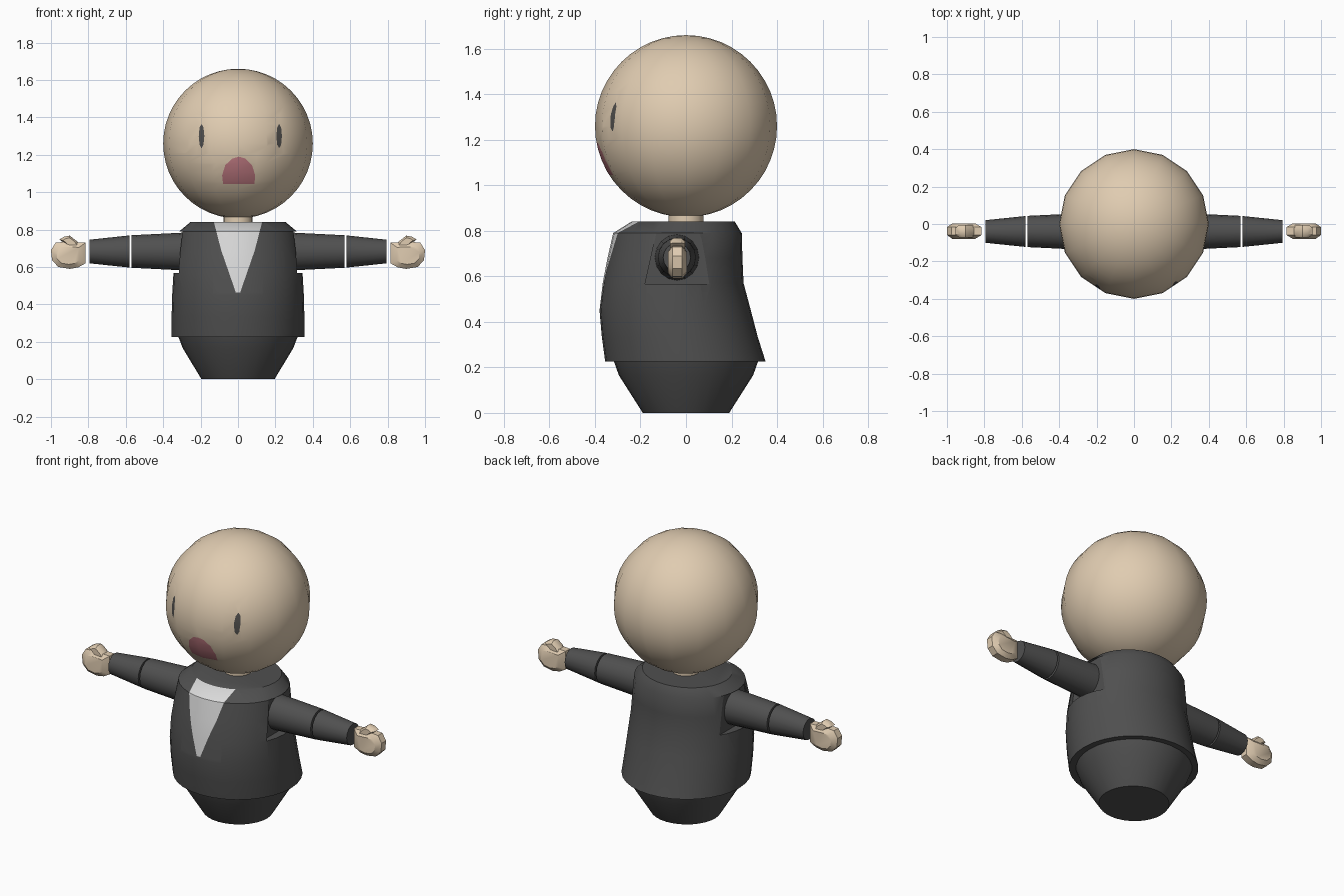
import bpy, bmesh, math
from mathutils import Vector

if "Cube" in bpy.data.objects:
    bpy.data.objects.remove(bpy.data.objects["Cube"])


def material(name, r, g, b):
    m = bpy.data.materials.new(name)
    lin = [((c / 255 + 0.055) / 1.055) ** 2.4 for c in (r, g, b)]
    m.diffuse_color = (*lin, 1)
    m.use_nodes = True
    m.node_tree.nodes["Principled BSDF"].inputs["Base Color"].default_value = m.diffuse_color
    return m


SKIN = material("skin", 224, 204, 177)
SUIT = material("dark_suit", 80, 80, 80)
SHIRT = material("shirt_grey", 218, 218, 218)
EYE = material("eye_grey", 82, 80, 78)
MOUTH = material("mouth_pink", 192, 122, 130)


def finish(bm, name, *mats):
    bmesh.ops.recalc_face_normals(bm, faces=bm.faces)
    me = bpy.data.meshes.new(name)
    bm.to_mesh(me)
    bm.free()
    for m in mats:
        me.materials.append(m)
    ob = bpy.data.objects.new(name, me)
    bpy.context.collection.objects.link(ob)
    return ob


def skin_rings(rings):
    """Closed mesh through equal-length rings of points."""
    bm = bmesh.new()
    loops = [[bm.verts.new(p) for p in ring] for ring in rings]
    n = len(loops[0])
    for a, b in zip(loops, loops[1:]):
        for i in range(n):
            j = (i + 1) % n
            bm.faces.new((a[i], a[j], b[j], b[i]))
    bm.faces.new(loops[0])
    bm.faces.new(loops[-1])
    bmesh.ops.recalc_face_normals(bm, faces=bm.faces)
    return bm


def ellipse(rx, ry, n):
    return [(rx * math.sin(2 * math.pi * i / n), ry * math.cos(2 * math.pi * i / n))
            for i in range(n)]


def body_rings(profile, n=32):
    """Profile rows: z, half width, front y, back y."""
    return [[(x, y + (f + b) / 2, z) for x, y in ellipse(w, (b - f) / 2, n)]
            for z, w, f, b in profile]


def paint(bm, outline, index):
    """Cut a convex counter-clockwise x-z outline into the front faces and colour it."""
    xs, zs = [p[0] for p in outline], [p[1] for p in outline]
    faces = []
    for f in bm.faces:
        fx, fz = [v.co.x for v in f.verts], [v.co.z for v in f.verts]
        if (f.normal.y < -0.05 and max(fx) > min(xs) and min(fx) < max(xs)
                and max(fz) > min(zs) and min(fz) < max(zs)):
            faces.append(f)
    for (x0, z0), (x1, z1) in zip(outline, outline[1:] + outline[:1]):
        co, no = Vector((x0, 0, z0)), Vector((z1 - z0, 0, x0 - x1)).normalized()
        geom = set(faces)
        for f in faces:
            geom.update(f.edges)
            geom.update(f.verts)
        res = bmesh.ops.bisect_plane(bm, geom=list(geom), dist=1e-5, plane_co=co, plane_no=no)
        faces = [f for f in res["geom"] if isinstance(f, bmesh.types.BMFace)
                 and (f.calc_center_median() - co).dot(no) < 0]
    for f in faces:
        f.material_index = index


# Head with painted eyes and mouth
bm = bmesh.new()
bmesh.ops.create_uvsphere(bm, u_segments=16, v_segments=24, radius=0.4)
bmesh.ops.translate(bm, verts=bm.verts, vec=(0, 0, 1.26))
bm.normal_update()
for cx in (-0.195, 0.22):
    paint(bm, [(cx + 0.015 * math.cos(k * math.pi / 4), 1.30 + 0.065 * math.sin(k * math.pi / 4))
               for k in range(8)], 1)
paint(bm, [(-0.08, 1.045), (0.088, 1.045), (0.092, 1.09), (0.075, 1.145), (0.04, 1.18),
           (0.005, 1.19), (-0.03, 1.18), (-0.068, 1.145), (-0.085, 1.09)], 2)
finish(bm, "head", SKIN, EYE, MOUTH)

# Neck
finish(skin_rings(body_rings([(0.80, 0.077, -0.077, 0.077), (0.90, 0.077, -0.077, 0.077)], 16)),
       "neck", SKIN)

# Lower body
finish(skin_rings(body_rings([(0, 0.195, -0.19, 0.19), (0.165, 0.295, -0.295, 0.295),
                              (0.23, 0.32, -0.318, 0.318)])), "lower_body", SUIT)

# Jacket with the painted shirt front
bm = skin_rings(body_rings([
    (0.225, 0.355, -0.355, 0.35), (0.335, 0.355, -0.37, 0.315), (0.45, 0.352, -0.38, 0.285),
    (0.57, 0.345, -0.366, 0.253), (0.68, 0.332, -0.345, 0.248), (0.79, 0.315, -0.32, 0.245),
    (0.84, 0.255, -0.24, 0.215)]))
bm.normal_update()
paint(bm, [(-0.012, 0.465), (0.012, 0.465), (0.09, 0.69), (0.13, 0.845), (-0.13, 0.845),
           (-0.09, 0.69)], 1)
jacket = finish(bm, "jacket", SUIT, SHIRT)

HOLE = [(-0.18, 0.567), (0.11, 0.567), (0.08, 0.79), (-0.13, 0.79)]
PALM = [(0.815, 0.62), (0.855, 0.598), (0.90, 0.59), (0.96, 0.60), (0.994, 0.635),
        (1.0, 0.69), (0.975, 0.73), (0.92, 0.735), (0.815, 0.73)]
THUMB = [(0.84, 0.71), (0.86, 0.737), (0.90, 0.768), (0.93, 0.762), (0.955, 0.747),
         (0.93, 0.728), (0.89, 0.69)]


def slab(outline, s, y, half):
    """Thick x-z outline with bevelled sides."""
    cx = sum(p[0] for p in outline) / len(outline)
    cz = sum(p[1] for p in outline) / len(outline)
    return skin_rings([[(s * (cx + (x - cx) * k), y + d * half, cz + (z - cz) * k)
                        for x, z in outline]
                       for d, k in ((-1, 0.65), (-0.5, 1), (0.5, 1), (1, 0.65))])


def sleeve(s, ends, n=16):
    """Tapered tube along x; ends rows: x, radius."""
    return skin_rings([[(s * x, y - 0.04, z + 0.683) for y, z in ellipse(r * 0.96, r, n)]
                       for x, r in ends])


for side, s in (("left", 1), ("right", -1)):
    # Arm opening cut into the jacket
    cutter = finish(skin_rings([[(s * x, y, z) for y, z in HOLE] for x in (0.295, 0.45)]),
                    side + "_arm_opening_cutter", SUIT)
    cutter.hide_render = True
    cutter.display_type = 'WIRE'
    mod = jacket.modifiers.new(side + "_opening", 'BOOLEAN')
    mod.operation, mod.solver, mod.object = 'DIFFERENCE', 'EXACT', cutter
    # Sleeves
    finish(sleeve(s, [(0.27, 0.102), (0.57, 0.087)]), side + "_upper_sleeve", SUIT)
    finish(sleeve(s, [(0.58, 0.086), (0.795, 0.063)]), side + "_lower_sleeve", SUIT)
    # Hand
    finish(slab(PALM, s, -0.038, 0.042), side + "_palm", SKIN)
    finish(slab(THUMB, s, -0.038, 0.033), side + "_thumb", SKIN)

# Smooth shading with sharp edges kept
for ob in bpy.data.objects:
    if not ob.hide_render:
        ob.select_set(True)
        bpy.context.view_layer.objects.active = ob
bpy.ops.object.shade_smooth_by_angle(angle=math.radians(35))
